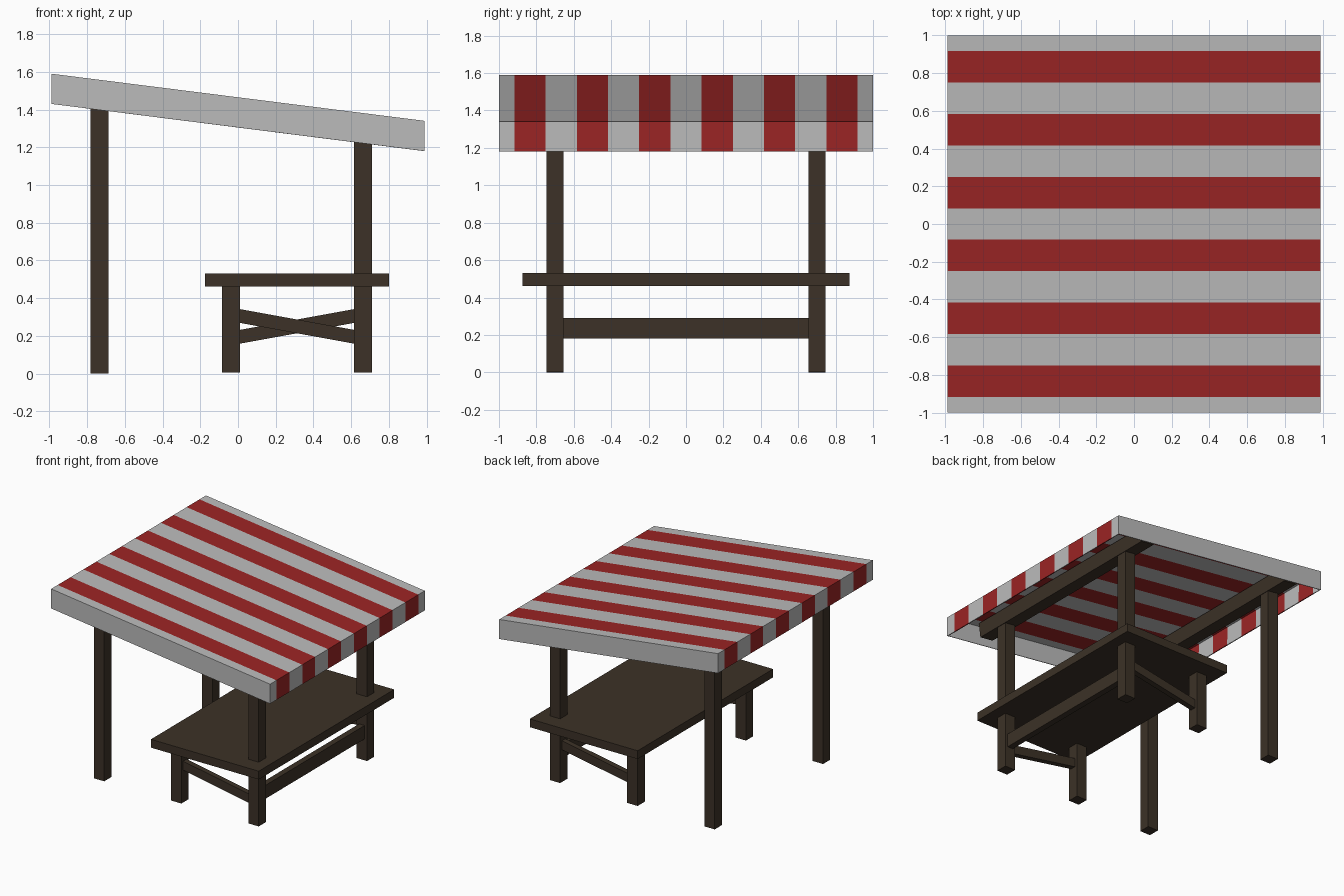
import bpy, bmesh, math
from mathutils import Matrix

if "Cube" in bpy.data.objects:
    bpy.data.objects.remove(bpy.data.objects["Cube"])


def material(name, rgb):
    m = bpy.data.materials.new(name)
    m.diffuse_color = (*rgb, 1)
    m.use_nodes = True
    m.node_tree.nodes["Principled BSDF"].inputs["Base Color"].default_value = m.diffuse_color
    return m


WOOD = material("dark wood", (0.045, 0.031, 0.020))
GREY = material("light grey cloth", (0.50, 0.50, 0.50))
RED = material("red cloth", (0.33, 0.018, 0.018))

X = 0.99
Z_LEFT, Z_RIGHT, DROP = 1.59, 1.34, 0.16
SLOPE = (Z_RIGHT - Z_LEFT) / (2 * X)


def roof_z(x):
    return Z_LEFT + (x + X) * SLOPE


def add_mesh(name, bm, mats):
    me = bpy.data.meshes.new(name)
    bm.to_mesh(me)
    bm.free()
    for m in mats:
        me.materials.append(m)
    ob = bpy.data.objects.new(name, me)
    bpy.context.collection.objects.link(ob)
    return ob


def beam(name, center, size, tilt=0.0):
    """Box of given size, tilted about the y axis."""
    bm = bmesh.new()
    bmesh.ops.create_cube(bm, size=1, matrix=Matrix.Diagonal((*size, 1)))
    bm.transform(Matrix.Translation(center) @ Matrix.Rotation(tilt, 4, 'Y'))
    return add_mesh(name, bm, [WOOD])


def box(name, x0, x1, y0, y1, z0, z1):
    return beam(name, ((x0 + x1) / 2, (y0 + y1) / 2, (z0 + z1) / 2),
                (x1 - x0, y1 - y0, z1 - z0))


# Striped awning: sloped top with hanging valance on all four sides
bm = bmesh.new()
ys = [-1] + [k / 12 for k in range(-11, 12, 2)] + [1]
rows = []
for y in ys:
    rows.append([bm.verts.new(p) for p in (
        (-X, y, Z_LEFT - DROP), (-X, y, Z_LEFT),
        (X, y, Z_RIGHT), (X, y, Z_RIGHT - DROP))])
for i, (a, b) in enumerate(zip(rows, rows[1:])):
    for j in range(3):
        f = bm.faces.new((a[j], a[j + 1], b[j + 1], b[j]))
        f.material_index = i % 2
bm.faces.new(list(reversed(rows[0])))
bm.faces.new(rows[-1])
bmesh.ops.recalc_face_normals(bm, faces=bm.faces[:])
if max(bm.faces, key=lambda f: f.calc_center_median().z).normal.z < 0:
    bmesh.ops.reverse_faces(bm, faces=bm.faces[:])
awning = add_mesh("awning", bm, [GREY, RED])
sol = awning.modifiers.new("cloth thickness", 'SOLIDIFY')
sol.thickness = 0.008
sol.offset = -1

# Posts, short legs and diagonal braces on each side
angle = math.atan2(0.11, 0.605)
for s, side in ((-1, "front"), (1, "back")):
    y0, y1 = s * 0.70 - 0.046, s * 0.70 + 0.046
    box(side + "_tall_post", -0.782, -0.688, y0, y1, 0.0, 1.44)
    box(side + "_counter_post", 0.616, 0.710, y0, y1, 0.005, 1.27)
    box(side + "_short_leg", -0.085, 0.010, y0, y1, 0.005, 0.48)
    beam(side + "_brace", (0.313, s * 0.70, 0.25), (0.66, 0.045, 0.072),
         -s * angle)

# Roof beams running under the awning, parallel to its slope
for name, x in (("left_roof_beam", -0.735), ("right_roof_beam", 0.663)):
    beam(name, (x, 0, roof_z(x) - 0.073), (0.12, 1.88, 0.115),
         math.atan(-SLOPE))

# Counter top and the long stretcher below it
box("counter_top", -0.175, 0.80, -0.875, 0.875, 0.462, 0.53)
box("stretcher", 0.638, 0.688, -0.68, 0.68, 0.18, 0.29)
